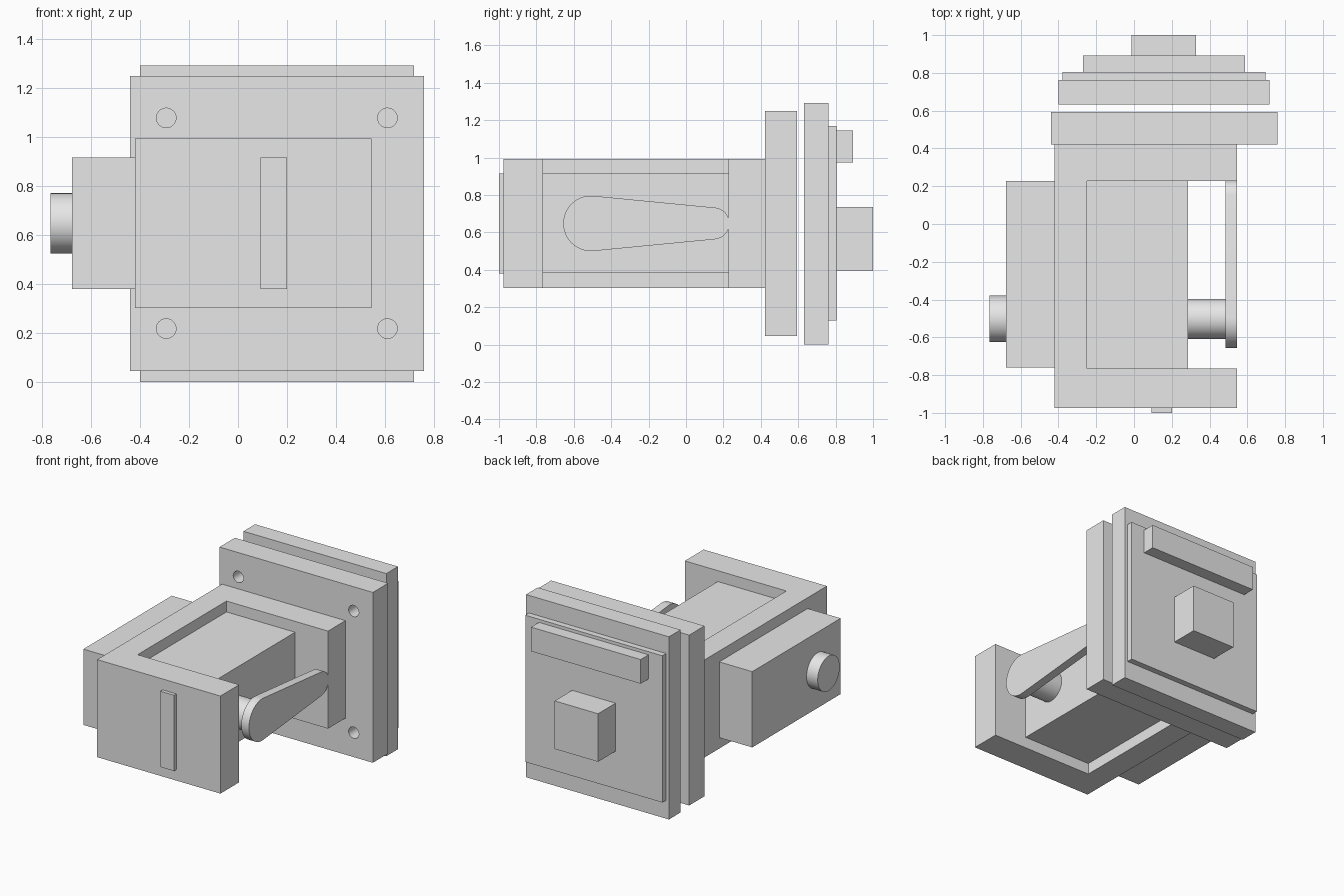
import bpy, bmesh, math
from mathutils import Vector

if "Cube" in bpy.data.objects:
    bpy.data.objects.remove(bpy.data.objects["Cube"])

grey = bpy.data.materials.new("plain grey")
grey.diffuse_color = (0.8, 0.8, 0.8, 1)
grey.use_nodes = True
grey.node_tree.nodes["Principled BSDF"].inputs["Base Color"].default_value = grey.diffuse_color


def finish(name, bm, smooth=False):
    bmesh.ops.recalc_face_normals(bm, faces=bm.faces)
    mesh = bpy.data.meshes.new(name)
    bm.to_mesh(mesh)
    bm.free()
    mesh.materials.append(grey)
    ob = bpy.data.objects.new(name, mesh)
    bpy.context.collection.objects.link(ob)
    if smooth:
        bpy.ops.object.select_all(action='DESELECT')
        ob.select_set(True)
        bpy.context.view_layer.objects.active = ob
        bpy.ops.object.shade_smooth_by_angle(angle=math.radians(30))
    return ob


def prism(name, points, direction, smooth=False):
    """Extrude a closed outline along a direction."""
    bm = bmesh.new()
    face = bm.faces.new([bm.verts.new(p) for p in points])
    new = bmesh.ops.extrude_face_region(bm, geom=[face], use_keep_orig=True)
    verts = [g for g in new["geom"] if isinstance(g, bmesh.types.BMVert)]
    bmesh.ops.translate(bm, verts=verts, vec=Vector(direction))
    return finish(name, bm, smooth)


def box(name, x, y, z):
    pts = [(x[0], y[0], z[0]), (x[1], y[0], z[0]), (x[1], y[1], z[0]), (x[0], y[1], z[0])]
    return prism(name, pts, (0, 0, z[1] - z[0]))


def arc(cy, cz, r, a0, a1, n):
    return [(cy + r * math.cos(a0 + (a1 - a0) * i / n),
             cz + r * math.sin(a0 + (a1 - a0) * i / n)) for i in range(n + 1)]


def cylinder_x(name, x, cy, cz, r):
    pts = [(x[0], y, z) for y, z in arc(cy, cz, r, 0, math.tau, 64)[:-1]]
    return prism(name, pts, (x[1] - x[0], 0, 0), True)


MID = 0.648

# Mounting plate with four through holes
plate = box("mounting_plate", (-0.44, 0.76), (0.422, 0.593), (0.045, 1.25))
for i, (hx, hz) in enumerate((x, z) for x in (-0.293, 0.61) for z in (0.218, 1.078)):
    pts = [(x, 0.35, z) for x, z in arc(hx, hz, 0.04, 0, math.tau, 32)[:-1]]
    cutter = prism(f"hole_cutter_{i}", pts, (0, 0.3, 0))
    cutter.hide_render = True
    cutter.hide_set(True)
    cutter.display_type = 'WIRE'
    mod = plate.modifiers.new("hole", 'BOOLEAN')
    mod.operation = 'DIFFERENCE'
    mod.solver = 'EXACT'
    mod.object = cutter
    bpy.context.view_layer.objects.active = plate
    bpy.ops.object.modifier_apply(modifier=mod.name)
    bpy.data.objects.remove(cutter)
bpy.ops.object.select_all(action='DESELECT')
plate.select_set(True)
bpy.ops.object.shade_smooth_by_angle(angle=math.radians(30))

# Rear plate stack with its raised bar and block
box("rear_plate", (-0.40, 0.718), (0.632, 0.762), (0.0, 1.292))
box("rear_panel", (-0.378, 0.695), (0.762, 0.804), (0.13, 1.168))
box("rear_bar", (-0.27, 0.588), (0.804, 0.892), (0.975, 1.146))
box("rear_block", (-0.012, 0.328), (0.804, 1.0), (0.395, 0.735))

# C-shaped bracket, open towards +x
outline = [(-0.42, -0.975), (0.545, -0.975), (0.545, -0.765), (-0.25, -0.765),
           (-0.25, 0.228), (0.545, 0.228), (0.545, 0.422), (-0.42, 0.422)]
prism("bracket", [(x, y, 0.303) for x, y in outline], (0, 0, 0.69))

# Core block inside the bracket, side housing, front strip
box("core_block", (-0.25, 0.287), (-0.765, 0.228), (0.382, 0.916))
box("side_housing", (-0.678, -0.42), (-0.76, 0.228), (0.38, 0.916))
box("front_strip", (0.092, 0.20), (-1.0, -0.975), (0.38, 0.916))

# Round knob on the housing, shaft carrying the lever
cylinder_x("side_knob", (-0.765, -0.678), -0.502, MID, 0.123)
cylinder_x("lever_shaft", (0.287, 0.485), -0.502, MID, 0.106)

# Tapered lever: two arcs joined by tangents
y0, r0, y1, r1 = -0.508, 0.148, 0.147, 0.085
t = math.acos((r0 - r1) / (y1 - y0))
profile = arc(y0, MID, r0, t, math.tau - t, 40) + arc(y1, MID, r1, -t, t, 28)
prism("lever", [(0.485, y, z) for y, z in profile], (0.06, 0, 0), True)
